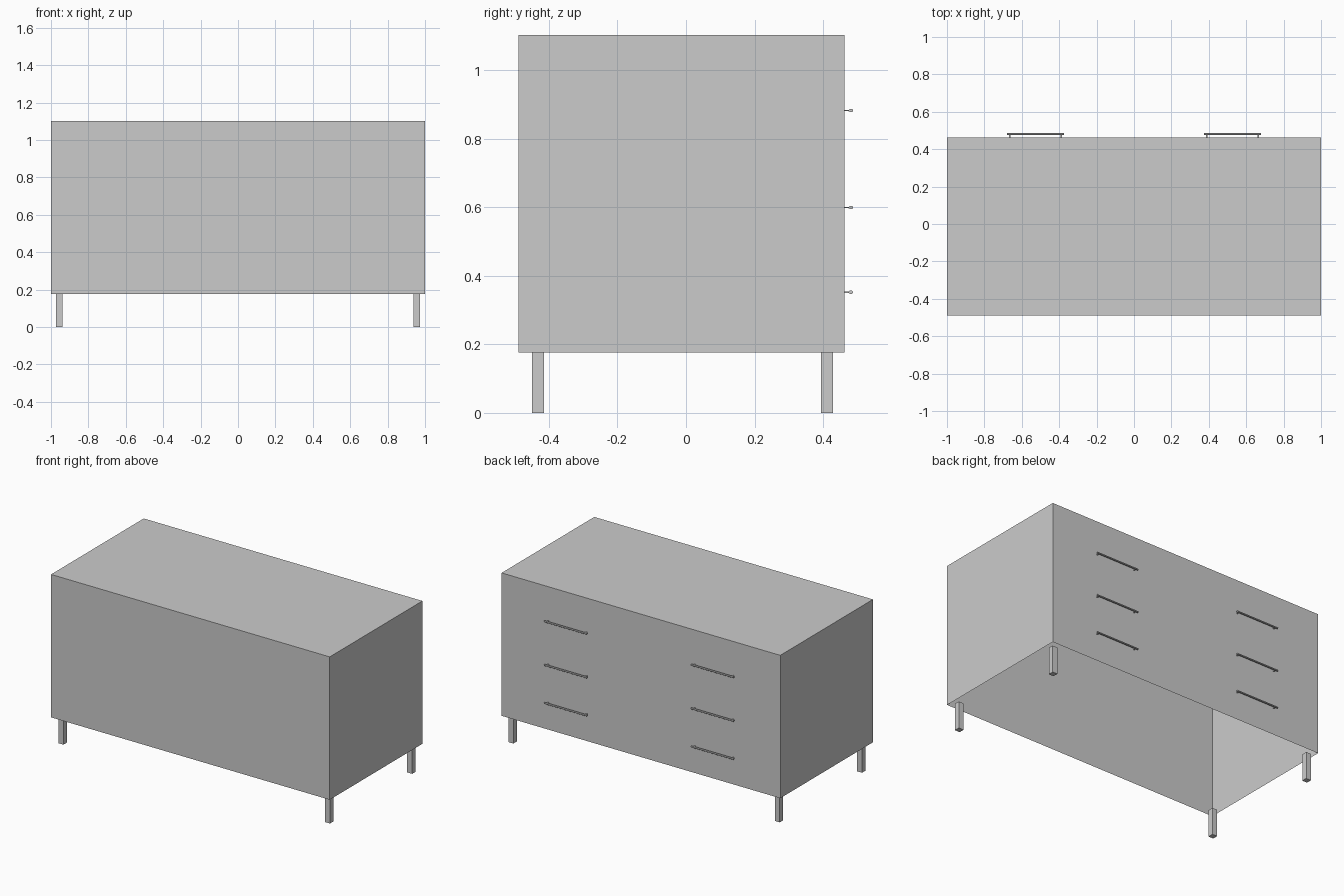
import bpy, bmesh, math
from mathutils import Matrix, Vector

if "Cube" in bpy.data.objects:
    bpy.data.objects.remove(bpy.data.objects["Cube"])


def finish(bm, name):
    mesh = bpy.data.meshes.new(name)
    bm.to_mesh(mesh)
    bm.free()
    obj = bpy.data.objects.new(name, mesh)
    bpy.context.collection.objects.link(obj)
    return obj


def add_box(bm, lo, hi):
    lo, hi = Vector(lo), Vector(hi)
    m = Matrix.Translation((lo + hi) / 2) @ Matrix.Diagonal((*(hi - lo), 1))
    bmesh.ops.create_cube(bm, size=1, matrix=m)


BACK, FRONT, BASE, TOP = 0.462, -0.488, 0.176, 1.103

# Cabinet body: a thin shell, open underneath
bm = bmesh.new()
add_box(bm, (-1, FRONT, BASE), (1, BACK, TOP))
bm.normal_update()
bottom = [f for f in bm.faces if f.normal.z < -0.9]
bmesh.ops.delete(bm, geom=bottom, context='FACES_ONLY')
finish(bm, "cabinet_body")

# Four square legs
for side, x in (("left", -0.956), ("right", 0.956)):
    for end, y in (("front", -0.431), ("back", 0.412)):
        bm = bmesh.new()
        add_box(bm, (x - 0.0175, y - 0.0175, 0), (x + 0.0175, y + 0.0175, BASE))
        finish(bm, f"{end}_{side}_leg")

# Six drawer handles: round bar on two thin posts
BAR_Y, BAR_R = 0.481, 0.007
for side, x in (("left", -0.527), ("right", 0.527)):
    for row, z in (("lower", 0.352), ("middle", 0.599), ("upper", 0.882)):
        bm = bmesh.new()
        m = (Matrix.Translation((x, BAR_Y, z)) @ Matrix.Diagonal((1, 1, 0.75, 1))
             @ Matrix.Rotation(math.pi / 2, 4, 'Y') @ Matrix.Rotation(math.pi / 8, 4, 'Z'))
        bmesh.ops.create_cone(bm, cap_ends=True, segments=8, radius1=BAR_R,
                              radius2=BAR_R, depth=0.304, matrix=m)
        for dx in (-0.138, 0.138):
            add_box(bm, (x + dx - 0.004, BACK, z - 0.002),
                    (x + dx + 0.004, BAR_Y - 0.004, z + 0.002))
        finish(bm, f"{row}_{side}_handle")
